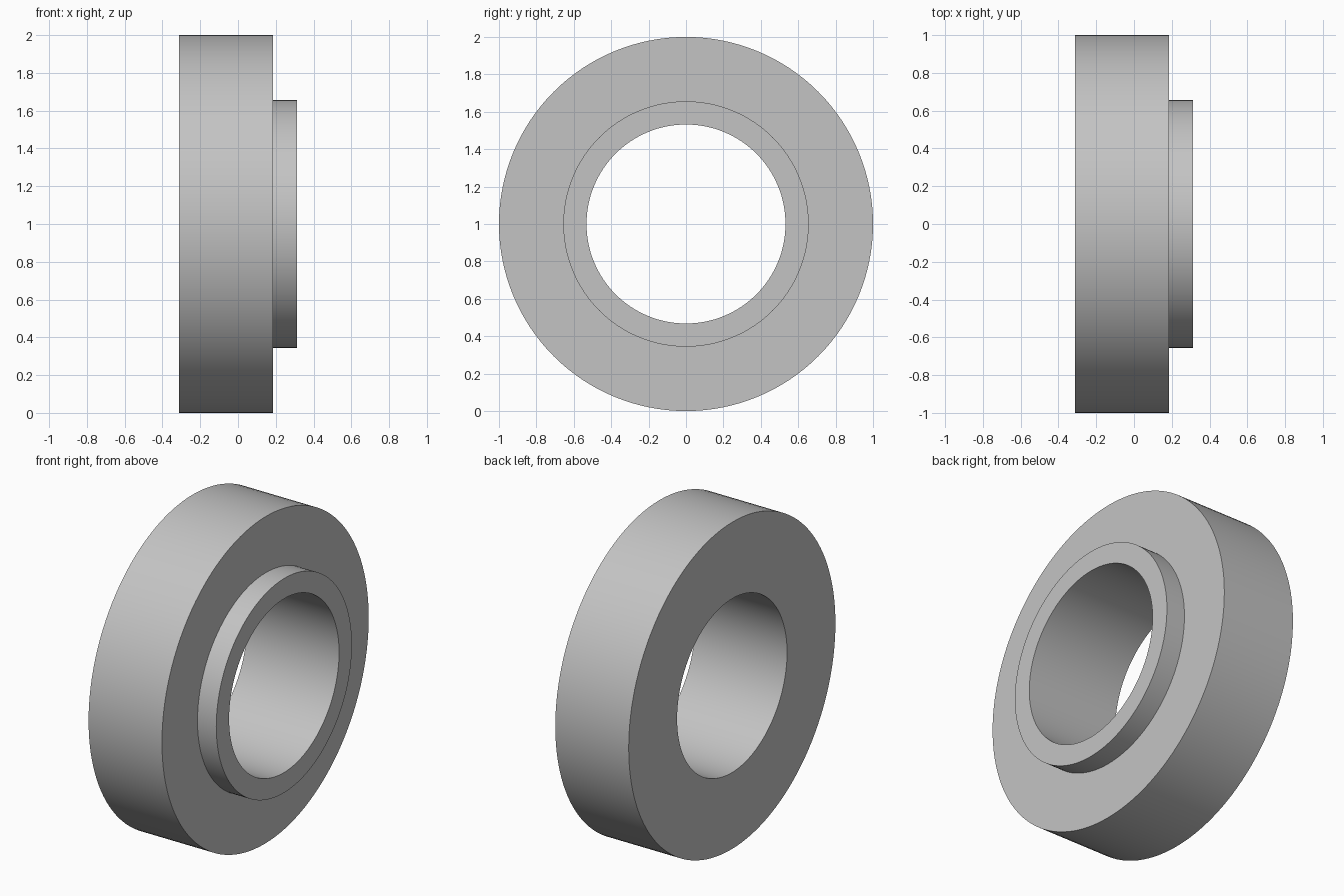
import bpy
import bmesh
import math
from mathutils import Matrix, Vector

cube = bpy.data.objects.get("Cube")
if cube:
    bpy.data.objects.remove(cube, do_unlink=True)

SEGMENTS = 128
OUTER, COLLAR, BORE = 1.0, 0.656, 0.532
BACK, SHOULDER, TIP = -0.312, 0.185, 0.312

# Plain grey material
grey = bpy.data.materials.new("grey")
grey.use_nodes = True
colour = (0.55, 0.55, 0.55, 1)
grey.diffuse_color = colour
grey.node_tree.nodes["Principled BSDF"].inputs["Base Color"].default_value = colour

# Closed cross-section (x, radius) of the ring with its raised collar
profile = [(BACK, BORE), (BACK, OUTER), (SHOULDER, OUTER),
           (SHOULDER, COLLAR), (TIP, COLLAR), (TIP, BORE)]

# Turn the cross-section around the x axis
bm = bmesh.new()
verts = [bm.verts.new((x, 0, r)) for x, r in profile]
edges = [bm.edges.new((v, verts[i - 1])) for i, v in enumerate(verts)]
bmesh.ops.spin(bm, geom=verts + edges, cent=(0, 0, 0), axis=(1, 0, 0),
               angle=math.tau, steps=SEGMENTS, use_merge=True)
bmesh.ops.remove_doubles(bm, verts=bm.verts, dist=0.0001)
bmesh.ops.recalc_face_normals(bm, faces=bm.faces)
bmesh.ops.transform(bm, matrix=Matrix.Translation(Vector((0, 0, OUTER))), verts=bm.verts)

mesh = bpy.data.meshes.new("collared_ring")
bm.to_mesh(mesh)
bm.free()
mesh.materials.append(grey)
ring = bpy.data.objects.new("collared_ring", mesh)
bpy.context.collection.objects.link(ring)

# Smooth round walls, crisp rims
bpy.ops.object.select_all(action="DESELECT")
ring.select_set(True)
bpy.context.view_layer.objects.active = ring
bpy.ops.object.shade_smooth_by_angle(angle=math.radians(30))
